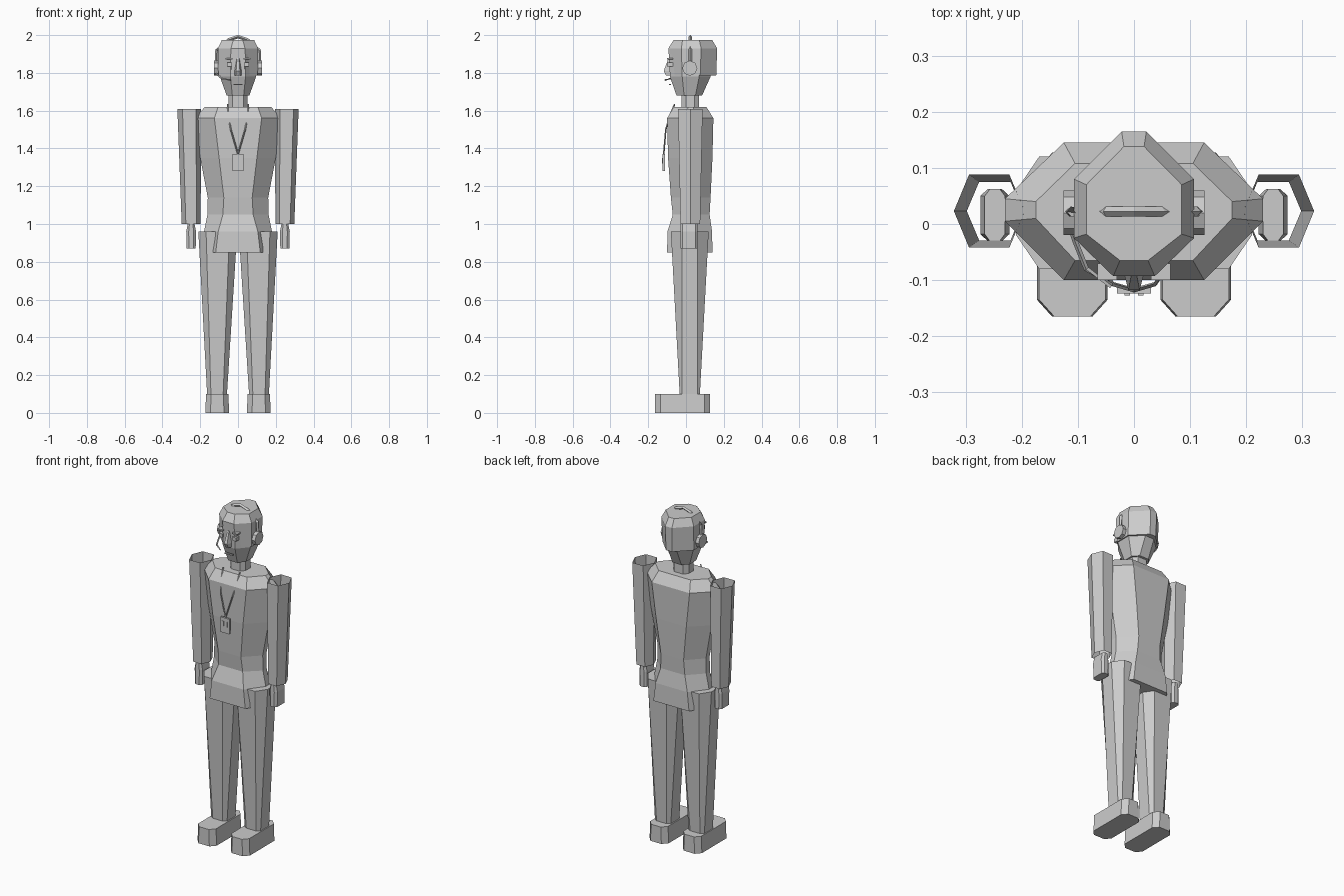
import bpy, bmesh, math
from mathutils import Vector

grey = bpy.data.materials.new("plain grey")
grey.diffuse_color = (0.6, 0.6, 0.6, 1)


def finish(name, bm):
    bmesh.ops.recalc_face_normals(bm, faces=bm.faces)
    me = bpy.data.meshes.new(name)
    bm.to_mesh(me)
    bm.free()
    me.materials.append(grey)
    ob = bpy.data.objects.new(name, me)
    bpy.context.collection.objects.link(ob)
    return ob


def ring(cx, z, hx, y0, y1, ff, fb, s0, s1):
    """Eight-sided section: half width, front/back y, front/back edge half widths, side edge y range."""
    pts = [(-ff, y0), (ff, y0), (hx, s0), (hx, s1), (fb, y1), (-fb, y1), (-hx, s1), (-hx, s0)]
    return [(cx + x, y, z) for x, y in pts]


def loft(name, rings, caps=True):
    bm = bmesh.new()
    rows = [[bm.verts.new(p) for p in r] for r in rings]
    n = len(rows[0])
    for a, b in zip(rows, rows[1:]):
        for i in range(n):
            j = (i + 1) % n
            bm.faces.new((a[i], a[j], b[j], b[i]))
    if caps:
        bm.faces.new(rows[0])
        bm.faces.new(rows[-1])
    return finish(name, bm)


def box(name, x0, x1, y0, y1, z0, z1):
    return loft(name, [[(x0, y0, z), (x1, y0, z), (x1, y1, z), (x0, y1, z)] for z in (z0, z1)])


def rod(name, pts, r, sides=4):
    """Thin tube along a path of points."""
    pts = [Vector(p) for p in pts]
    rings = []
    for i, p in enumerate(pts):
        d = (pts[min(i + 1, len(pts) - 1)] - pts[max(i - 1, 0)]).normalized()
        up = Vector((1, 0, 0)) if abs(d.x) < 0.8 else Vector((0, 0, 1))
        u = d.cross(up).normalized()
        v = d.cross(u)
        rings.append([p + r * (u * math.cos(t) + v * math.sin(t))
                      for t in (2 * math.pi * k / sides for k in range(sides))])
    return loft(name, rings)


# Torso with flared hips, narrow waist and sloped shoulders
loft("torso", [ring(0, *v) for v in (
    (0.85, 0.18, -0.10, 0.14, 0.118, 0.118, 0.005, 0.04),
    (0.96, 0.18, -0.098, 0.138, 0.105, 0.105, 0.005, 0.04),
    (1.05, 0.162, -0.07, 0.125, 0.08, 0.08, 0.005, 0.04),
    (1.14, 0.16, -0.08, 0.13, 0.075, 0.075, 0.005, 0.04),
    (1.35, 0.20, -0.095, 0.14, 0.10, 0.10, 0.005, 0.045),
    (1.56, 0.23, -0.10, 0.145, 0.125, 0.125, 0.005, 0.045),
    (1.62, 0.175, -0.065, 0.108, 0.105, 0.105, 0.01, 0.04))])

# Neck
loft("neck", [ring(0, z, 0.05, -0.025, 0.07, 0.03, 0.03, 0.0, 0.045) for z in (1.58, 1.70)])

# Face and jaw
loft("face", [ring(0, *v) for v in (
    (1.68, 0.06, -0.05, 0.085, 0.03, 0.03, -0.01, 0.05),
    (1.78, 0.096, -0.085, 0.13, 0.04, 0.03, -0.02, 0.07),
    (1.90, 0.10, -0.09, 0.14, 0.04, 0.03, -0.02, 0.07))])

# Hair cap, overhanging at the back
loft("hair", [ring(0, *v) for v in (
    (1.785, 0.104, -0.085, 0.16, 0.035, 0.02, -0.02, 0.075),
    (1.93, 0.107, -0.093, 0.165, 0.037, 0.022, -0.025, 0.08),
    (1.975, 0.085, -0.065, 0.138, 0.025, 0.018, -0.018, 0.07))])

# Nose
loft("nose", [[(-w, -0.08, z), (-w * 0.5, y, z), (w * 0.5, y, z), (w, -0.08, z)]
              for z, w, y in ((1.785, 0.02, -0.105), (1.81, 0.02, -0.118), (1.88, 0.01, -0.092))])
box("mouth", -0.025, 0.025, -0.09, -0.08, 1.735, 1.742)

# Headset band over the skull
rod("headset_band", [(-0.115, 0.022, 1.83), (-0.112, 0.022, 1.92), (-0.05, 0.022, 1.975),
                     (0, 0.022, 1.992), (0.05, 0.022, 1.975), (0.112, 0.022, 1.92),
                     (0.115, 0.022, 1.83)], 0.009)

# Microphone boom from the right ear to the mouth
rod("microphone_boom", [(-0.118, 0.01, 1.80), (-0.105, -0.03, 1.785),
                        (-0.085, -0.08, 1.77), (-0.04, -0.11, 1.762)], 0.005)

for s, side in ((-1, "right"), (1, "left")):
    # Eyes and brows
    xa, xb = sorted((s * 0.033, s * 0.057))
    box(side + "_eye", xa, xb, -0.10, -0.07, 1.833, 1.855)
    xa, xb = sorted((s * 0.03, s * 0.065))
    box(side + "_brow", xa, xb, -0.10, -0.07, 1.872, 1.88)
    # Ear pad
    rod(side + "_ear_pad", [(s * 0.095, 0.02, 1.825), (s * 0.126, 0.02, 1.825)], 0.04, 8)
    # Open, slightly tapered six-sided sleeve
    sleeve = []
    for z, cx, hx, fx, hy in ((1.0, 0.248, 0.05, 0.028, 0.052), (1.61, 0.258, 0.063, 0.036, 0.065)):
        sleeve.append([(s * cx + x, 0.023 + y, z) for x, y in (
            (-hx, 0), (-fx, -hy), (fx, -hy), (hx, 0), (fx, hy), (-fx, hy))])
    loft(side + "_arm", sleeve, caps=False)
    # Hand
    loft(side + "_hand", [ring(s * 0.248, z, w, -0.03, 0.062, w * 0.5, w * 0.5, -0.018, 0.05)
                          for z, w in ((0.87, 0.024), (0.96, 0.026), (1.0, 0.018))])
    # Leg
    loft(side + "_leg", [ring(s * cx, z, hx, y0, y1, f, f, -0.02, 0.06)
                         for z, cx, hx, y0, y1, f in (
                             (0.09, 0.111, 0.052, -0.033, 0.073, 0.032),
                             (0.96, 0.107, 0.103, -0.08, 0.12, 0.062))])
    # Shoe
    loft(side + "_shoe", [ring(s * 0.11, z, w, -0.165, 0.127, w - 0.027, w - 0.027, -0.135, 0.097)
                          for z, w in ((0, 0.063), (0.1, 0.059))])
    # Lanyard strap
    rod(side + "_lanyard", [(s * 0.055, -0.06, 1.635), (s * 0.052, -0.085, 1.575),
                            (s * 0.038, -0.107, 1.50), (0, -0.118, 1.37)], 0.004)
    # Badge detail
    box(side + "_badge_mark", s * 0.012 - 0.005, s * 0.012 + 0.005, -0.127, -0.12, 1.32, 1.35)

# Badge
box("badge", -0.03, 0.03, -0.124, -0.112, 1.28, 1.37)
